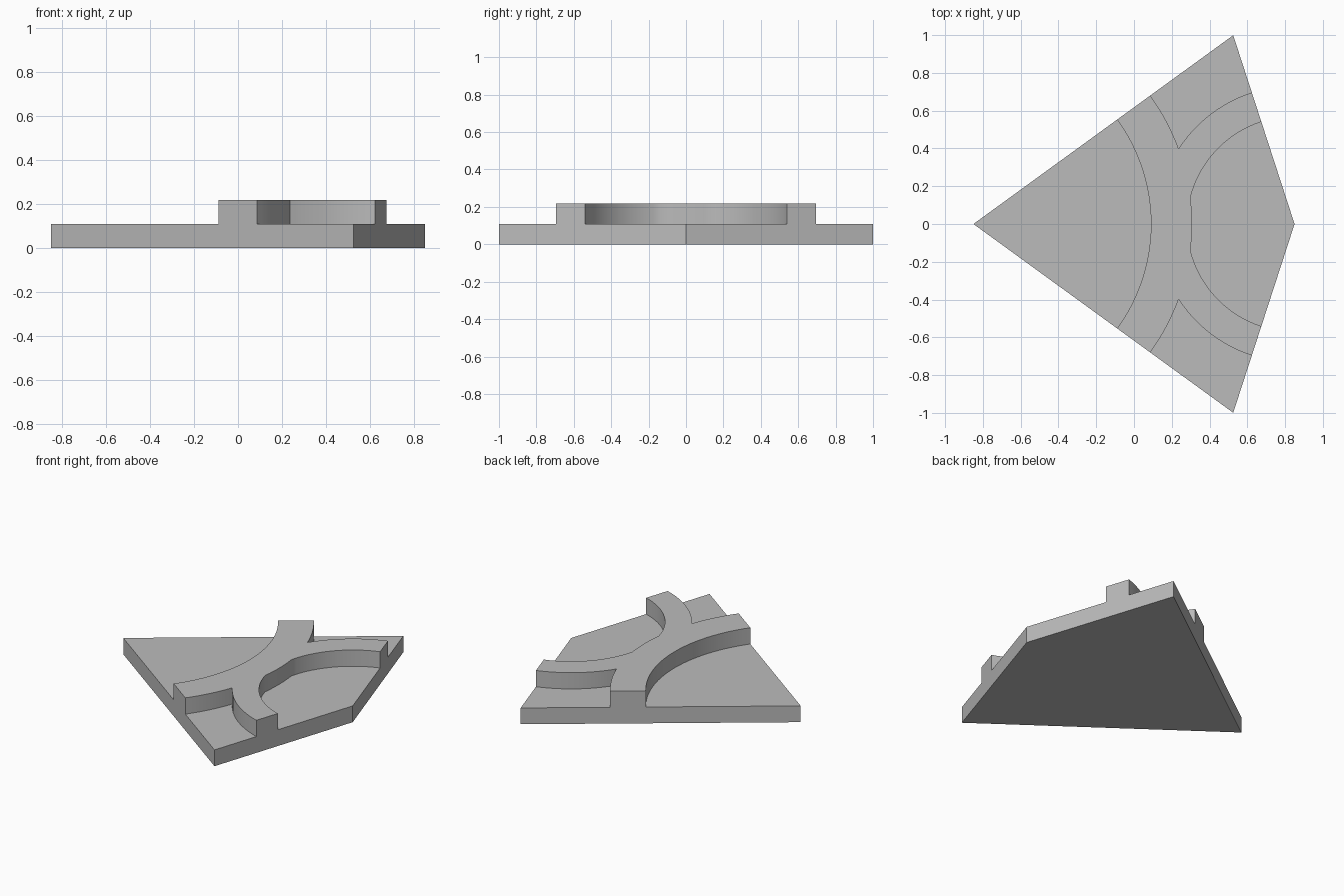
import bpy, bmesh
from math import sin, cos, acos, pi, radians

cube = bpy.data.objects.get("Cube")
if cube:
    bpy.data.objects.remove(cube, do_unlink=True)

# Kite proportions: long side equals the length of the axis
D = 1.70
LEFT, RIGHT = -D / 2, D / 2
BASE, TOP = 0.109, 0.218
A, B = radians(36), radians(72)        # half angles at the two axis corners
BIG_IN, BIG_OUT = 0.94, 1.157          # wide curved band
SMALL_IN, SMALL_OUT = 0.569, 0.732     # tight curved band


def big(r, a0, a1, n):
    """Arc about the sharp corner."""
    angles = [a0 + (a1 - a0) * i / n for i in range(n + 1)]
    return [(LEFT + r * cos(a), r * sin(a)) for a in angles]


def small(r, a0, a1, n):
    """Arc about the blunt corner, angles measured from -x."""
    angles = [a0 + (a1 - a0) * i / n for i in range(n + 1)]
    return [(RIGHT - r * cos(a), r * sin(a)) for a in angles]


def meet(R, r):
    """Angles at which a big and a small circle cross."""
    return (acos((D * D + R * R - r * r) / (2 * D * R)),
            acos((D * D + r * r - R * R) / (2 * D * r)))


def mirror(points):
    return [(x, -y) for x, y in reversed(points)]


# Outlines of the raised bands
tip_a, tip_b = meet(BIG_OUT, SMALL_OUT)
notch_a, notch_b = meet(BIG_OUT, SMALL_IN)
inner = big(BIG_IN, -A, A, 24)
corner = big(BIG_OUT, A, tip_a, 8) + small(SMALL_OUT, tip_b, B, 12)
bowl_half = small(SMALL_IN, B, notch_b, 16)
bowl = bowl_half + big(BIG_OUT, notch_a, -notch_a, 6) + mirror(bowl_half)
side_tip = (LEFT + D * cos(A), D * sin(A))

bm = bmesh.new()
cache = {}


def add_face(points):
    loop = []
    for x, y in points:
        key = (round(x, 4), round(y, 4))
        if key not in cache:
            cache[key] = bm.verts.new((x, y, BASE))
        if cache[key] not in loop:
            loop.append(cache[key])
    return bm.faces.new(loop)


# Top surface split into four flat fields and the band
add_face([(LEFT, 0)] + inner)
add_face([side_tip] + corner)
add_face(mirror([side_tip] + corner))
add_face([(RIGHT, 0)] + bowl)
band = add_face(inner + corner + bowl + mirror(corner))
bmesh.ops.recalc_face_normals(bm, faces=bm.faces[:])

# Base slab: drop the rim and close the underside
rim = [e for e in bm.edges if e.is_boundary]
lower = bmesh.ops.extrude_edge_only(bm, edges=rim)["geom"]
for v in lower:
    if isinstance(v, bmesh.types.BMVert):
        v.co.z = 0
bmesh.ops.holes_fill(bm, edges=[e for e in bm.edges if e.is_boundary], sides=0)

# Raised bands
raised = bmesh.ops.extrude_discrete_faces(bm, faces=[band])["faces"]
for v in raised[0].verts:
    v.co.z = TOP
bmesh.ops.remove_doubles(bm, verts=bm.verts[:], dist=0.0001)
bmesh.ops.recalc_face_normals(bm, faces=bm.faces[:])

mesh = bpy.data.meshes.new("kite_tile")
bm.to_mesh(mesh)
bm.free()
tile = bpy.data.objects.new("kite_tile", mesh)
bpy.context.collection.objects.link(tile)

# Plain grey material
grey = bpy.data.materials.new("plain_grey")
grey.use_nodes = True
colour = (0.5, 0.5, 0.5, 1)
grey.diffuse_color = colour
grey.node_tree.nodes["Principled BSDF"].inputs["Base Color"].default_value = colour
mesh.materials.append(grey)

# Smooth curved walls, crisp rims
bpy.ops.object.select_all(action="DESELECT")
tile.select_set(True)
bpy.context.view_layer.objects.active = tile
bpy.ops.object.shade_smooth_by_angle(angle=radians(30))
